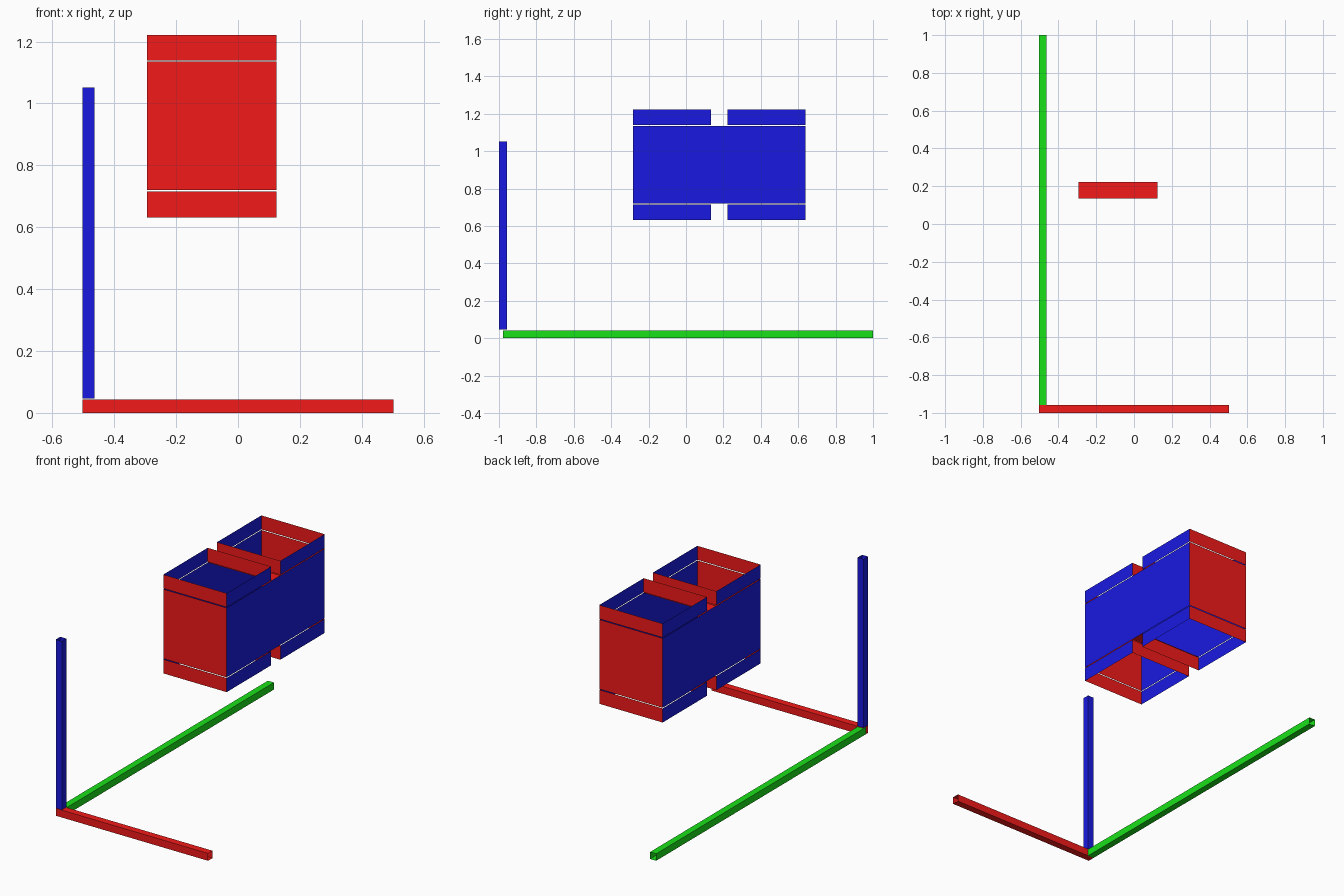
import bpy

if "Cube" in bpy.data.objects:
    bpy.data.objects.remove(bpy.data.objects["Cube"])


def material(name, rgb):
    m = bpy.data.materials.new(name)
    m.diffuse_color = (*rgb, 1)
    m.use_nodes = True
    m.node_tree.nodes["Principled BSDF"].inputs["Base Color"].default_value = m.diffuse_color
    return m


RED = material("red", (0.9, 0.01, 0.01))
GREEN = material("green", (0.01, 0.75, 0.01))
BLUE = material("blue", (0.01, 0.01, 0.75))


def panels(name, quads, mat):
    """One object made of flat, zero-thickness four-sided panels."""
    verts = [v for q in quads for v in q]
    faces = [range(i, i + 4) for i in range(0, len(verts), 4)]
    me = bpy.data.meshes.new(name)
    me.from_pydata(verts, [], [tuple(f) for f in faces])
    me.materials.append(mat)
    ob = bpy.data.objects.new(name, me)
    bpy.context.collection.objects.link(ob)
    return ob


def wall(axis, p, a, b):
    """Rectangle normal to an axis at p, spanning ranges a and b on the others."""
    q = []
    for u, v in ((a[0], b[0]), (a[1], b[0]), (a[1], b[1]), (a[0], b[1])):
        c = [u, v]
        c.insert(axis, p)
        q.append(tuple(c))
    return q if axis != 1 else q[::-1]


def tube(name, axis, x, y, z, mat):
    """Square open-ended bar running along an axis."""
    r = (x, y, z)
    quads = []
    for n in range(3):
        if n != axis:
            a, b = [r[k] for k in range(3) if k != n]
            quads.append(wall(n, r[n][0], a, b)[::-1])
            quads.append(wall(n, r[n][1], a, b))
    panels(name, quads, mat)


# Axis bars
tube("x_bar", 0, (-0.503, 0.503), (-1, -0.958), (0, 0.044), RED)
tube("y_bar", 1, (-0.503, -0.463), (-0.979, 1), (0, 0.042), GREEN)
tube("z_bar", 2, (-0.503, -0.463), (-1, -0.958), (0.046, 1.052), BLUE)

# Two box cells, open above and below, and open towards each other
X = (-0.294, 0.124)
CELLS = {"front": (-0.284, 0.134), "back": (0.222, 0.64)}
BODY = (0.72, 1.135)
FLAPS = ((0.632, 0.716), (1.139, 1.222))

for name, Y in CELLS.items():
    panels(name + "_cell_sides",
           [wall(0, X[0], Y, BODY)[::-1], wall(0, X[1], Y, BODY)], BLUE)
    end = wall(1, Y[0], X, BODY)[::-1] if name == "front" else wall(1, Y[1], X, BODY)
    panels(name + "_cell_end", [end], RED)
    # Flaps around the upper and lower rims
    panels(name + "_side_flaps",
           [q for F in FLAPS for q in (wall(0, X[0], Y, F)[::-1], wall(0, X[1], Y, F))], BLUE)
    panels(name + "_end_flaps",
           [q for F in FLAPS for q in (wall(1, Y[0], X, F)[::-1], wall(1, Y[1], X, F))], RED)

# Short open sleeve joining the cells
S = (CELLS["front"][1], CELLS["back"][0])
panels("sleeve_sides", [wall(0, X[0], S, BODY)[::-1], wall(0, X[1], S, BODY)], BLUE)
panels("sleeve_top_bottom", [wall(2, BODY[0], X, S)[::-1], wall(2, BODY[1], X, S)], RED)
